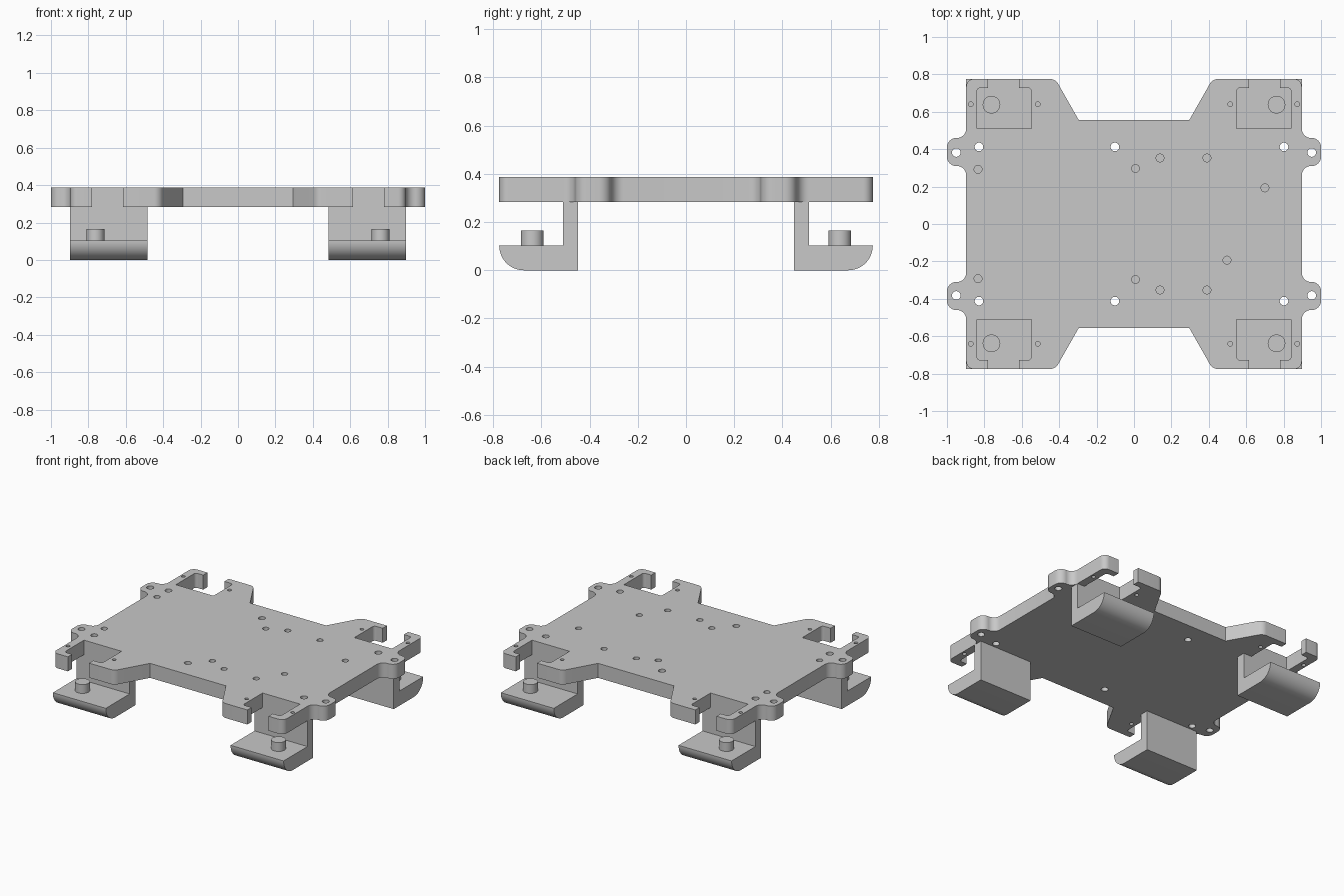
import bpy, bmesh, math
from mathutils import Vector

cube = bpy.data.objects.get("Cube")
if cube:
    bpy.data.objects.remove(cube, do_unlink=True)

grey = bpy.data.materials.new("plain_grey")
grey.use_nodes = True
colour = (0.58, 0.58, 0.58, 1)
grey.diffuse_color = colour
grey.node_tree.nodes["Principled BSDF"].inputs["Base Color"].default_value = colour

BOTTOM, TOP = 0.284, 0.386


def fillet(corners, steps=8):
    """Round each (x, y, radius) corner of a closed outline."""
    points = []
    for i, (x, y, r) in enumerate(corners):
        p = Vector((x, y))
        if r == 0:
            points.append(p)
            continue
        a = (Vector(corners[i - 1][:2]) - p).normalized()
        b = (Vector(corners[(i + 1) % len(corners)][:2]) - p).normalized()
        half = a.angle(b) / 2
        centre = p + (a + b).normalized() * r / math.sin(half)
        start = p + a * r / math.tan(half) - centre
        end = p + b * r / math.tan(half) - centre
        sweep = math.pi - 2 * half
        for k in range(steps + 1):
            t = sweep * k / steps
            points.append(centre + (start * math.sin(sweep - t) + end * math.sin(t)) / math.sin(sweep))
    return points


def finish(name, bm, smooth=True):
    bmesh.ops.recalc_face_normals(bm, faces=bm.faces[:])
    mesh = bpy.data.meshes.new(name)
    bm.to_mesh(mesh)
    bm.free()
    mesh.materials.append(grey)
    obj = bpy.data.objects.new(name, mesh)
    bpy.context.collection.objects.link(obj)
    if smooth:
        shade(obj)
    return obj


def shade(obj):
    bpy.ops.object.select_all(action='DESELECT')
    obj.select_set(True)
    bpy.context.view_layer.objects.active = obj
    bpy.ops.object.shade_smooth_by_angle(angle=math.radians(30))


def prism(name, points, offset, smooth=True):
    bm = bmesh.new()
    face = bm.faces.new([bm.verts.new(p) for p in points])
    moved = bmesh.ops.extrude_face_region(bm, geom=[face], use_keep_orig=True)["geom"]
    bmesh.ops.translate(bm, vec=offset, verts=[v for v in moved if isinstance(v, bmesh.types.BMVert)])
    return finish(name, bm, smooth)


def cylinder(bm, x, y, r, z0, z1, sides=24):
    made = bmesh.ops.create_cone(bm, cap_ends=True, segments=sides, radius1=r, radius2=r, depth=z1 - z0)
    bmesh.ops.translate(bm, vec=(x, y, (z0 + z1) / 2), verts=made["verts"])


# Plate outline: one quarter with mounting ear and slotted corner, then mirrored
quarter = [
    (0.897, 0.31, 0.05), (1, 0.31, 0.05), (1, 0.46, 0.05), (0.897, 0.46, 0.05),
    (0.897, 0.775, 0.04), (0.78, 0.775, 0), (0.78, 0.728, 0), (0.84, 0.728, 0.02),
    (0.84, 0.51, 0), (0.548, 0.51, 0), (0.548, 0.728, 0.02), (0.615, 0.728, 0),
    (0.615, 0.775, 0), (0.42, 0.775, 0.05), (0.295, 0.555, 0),
]
half = quarter + [(-x, y, r) for x, y, r in reversed(quarter)]
outline = half + [(x, -y, r) for x, y, r in reversed(half)]
plate = prism("base_plate", [(p.x, p.y, BOTTOM) for p in fillet(outline)],
              (0, 0, TOP - BOTTOM), smooth=False)

# Hole cutters: through holes, small corner holes and blind holes
bm = bmesh.new()
for sy in (-1, 1):
    for x in (-0.95, -0.829, -0.102, 0.802, 0.95):
        cylinder(bm, x, sy * (0.382 if abs(x) > 0.9 else 0.412), 0.023, BOTTOM - 0.1, TOP + 0.1)
    for x in (-0.873, -0.515, 0.515, 0.873):
        cylinder(bm, x, sy * 0.64, 0.013, BOTTOM - 0.1, TOP + 0.1, 16)
    for x, y in ((-0.834, 0.292), (0.008, 0.297), (0.139, 0.353), (0.39, 0.353)):
        cylinder(bm, x, sy * y, 0.021, BOTTOM + 0.02, TOP + 0.1)
for x, y in ((0.7, 0.193), (0.497, -0.193)):
    cylinder(bm, x, y, 0.021, BOTTOM + 0.02, TOP + 0.1)
cutter = finish("hole_cutter", bm, smooth=False)
cutter.hide_render = True

cut = plate.modifiers.new("holes", 'BOOLEAN')
cut.operation = 'DIFFERENCE'
cut.solver = 'EXACT'
cut.object = cutter
bpy.context.view_layer.update()
plate.data = bpy.data.meshes.new_from_object(plate.evaluated_get(bpy.context.evaluated_depsgraph_get()))
plate.modifiers.clear()
bpy.data.objects.remove(cutter, do_unlink=True)
shade(plate)

# Hanging brackets with a rounded toe and a peg at each corner
profile = fillet([(0.448, 0, 0), (0.775, 0, 0.102), (0.775, 0.103, 0),
                  (0.51, 0.103, 0), (0.51, BOTTOM, 0), (0.448, BOTTOM, 0)], 12)
for sx, side in ((1, "left"), (-1, "right")):
    for sy, end in ((-1, "front"), (1, "back")):
        prism(f"{end}_{side}_bracket", [(sx * 0.485, sy * p.x, p.y) for p in profile],
              (sx * 0.412, 0, 0))
        bm = bmesh.new()
        cylinder(bm, sx * 0.762, sy * 0.638, 0.047, 0.1, 0.165, 32)
        finish(f"{end}_{side}_peg", bm)
